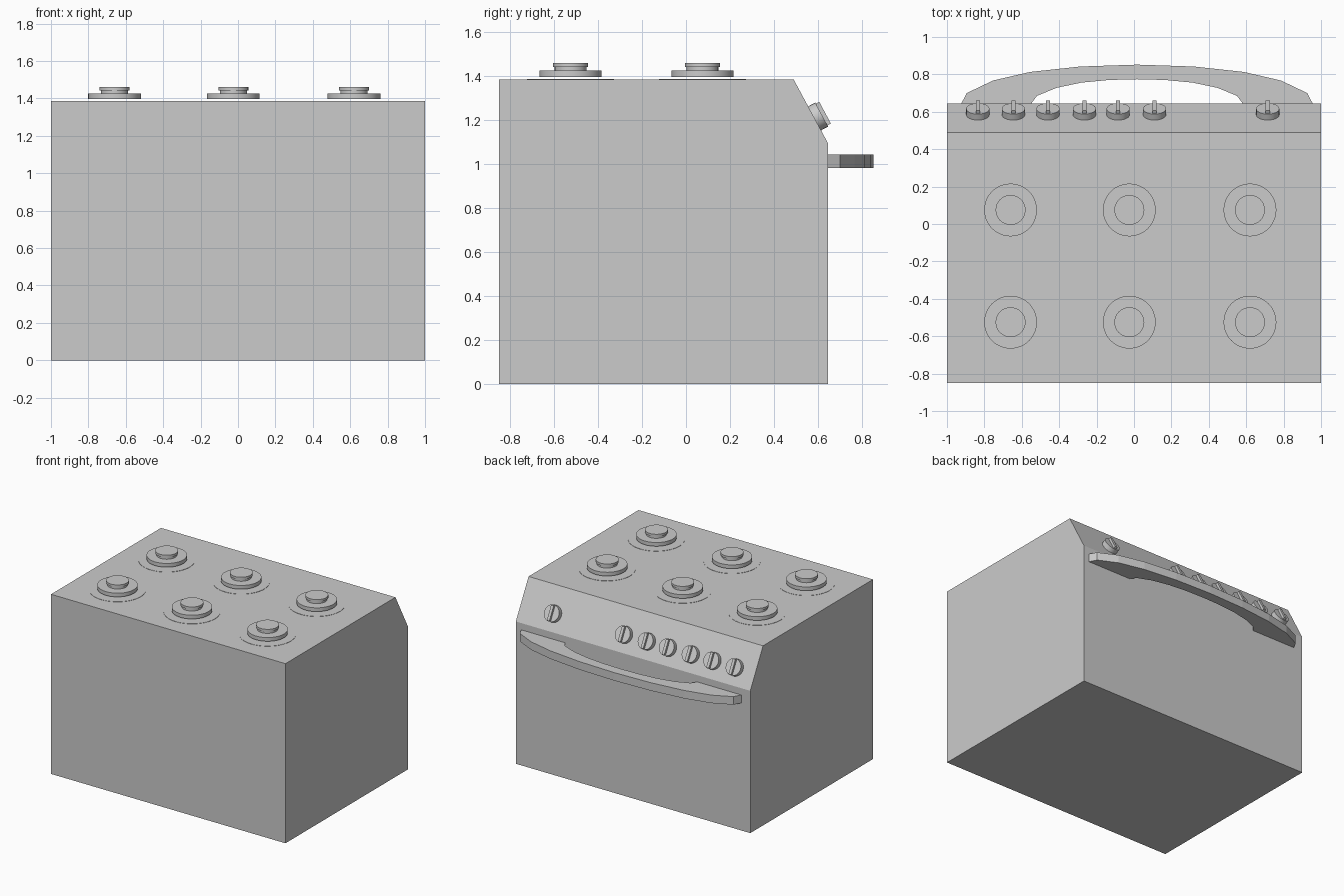
import bpy, bmesh, math
from mathutils import Matrix, Vector

if "Cube" in bpy.data.objects:
    bpy.data.objects.remove(bpy.data.objects["Cube"])


def make_object(name, bm, smooth=False):
    bmesh.ops.recalc_face_normals(bm, faces=bm.faces)
    mesh = bpy.data.meshes.new(name)
    bm.to_mesh(mesh)
    bm.free()
    obj = bpy.data.objects.new(name, mesh)
    bpy.context.collection.objects.link(obj)
    if smooth:
        bpy.ops.object.select_all(action='DESELECT')
        obj.select_set(True)
        bpy.context.view_layer.objects.active = obj
        bpy.ops.object.shade_smooth_by_angle(angle=math.radians(35))
    return obj


def prism(name, points, offset, smooth=False):
    bm = bmesh.new()
    face = bm.faces.new([bm.verts.new(p) for p in points])
    out = bmesh.ops.extrude_face_region(bm, geom=[face])
    moved = [v for v in out['geom'] if isinstance(v, bmesh.types.BMVert)]
    bmesh.ops.translate(bm, verts=moved, vec=offset)
    return make_object(name, bm, smooth)


def add_disc(bm, r, z0, z1, matrix, segments=32):
    place = matrix @ Matrix.Translation((0, 0, (z0 + z1) / 2))
    bmesh.ops.create_cone(bm, cap_ends=True, segments=segments, radius1=r,
                          radius2=r, depth=z1 - z0, matrix=place)


TOP = 1.385

# Oven body with a sloped control panel
profile = [(-0.85, 0), (0.645, 0), (0.645, 1.097), (0.49, TOP), (-0.85, TOP)]
prism("oven_body", [(-1, y, z) for y, z in profile], (2, 0, 0))

# Six burners: flush plate, raised disc, neck and cap
for row, y in enumerate((0.075, -0.525)):
    for col, x in enumerate((-0.66, -0.025, 0.62)):
        bm = bmesh.new()
        at = Matrix.Translation((x, y, TOP))
        add_disc(bm, 0.198, -0.01, 0.002, at, 48)
        add_disc(bm, 0.141, 0.012, 0.041, at, 48)
        add_disc(bm, 0.072, 0.041, 0.058, at)
        add_disc(bm, 0.080, 0.058, 0.076, at)
        make_object(f"burner_{row}_{col}", bm, True)

# Knobs sit square to the sloped panel, each with a raised grip bar
normal = Vector((0, 1.385 - 1.097, 0.645 - 0.49)).normalized()
side = Vector((1, 0, 0))
up = normal.cross(side)
tilt = Matrix((side, up, normal)).transposed().to_4x4()
for i, x in enumerate((-0.835, -0.645, -0.46, -0.265, -0.085, 0.11, 0.715)):
    bm = bmesh.new()
    at = Matrix.Translation((x, 0.585, 1.209)) @ tilt
    add_disc(bm, 0.062, -0.005, 0.036, at, 24)
    bar = Matrix.Translation((0, 0, 0.043)) @ Matrix.Diagonal((0.022, 0.112, 0.022, 1))
    bmesh.ops.create_cube(bm, size=1, matrix=at @ bar)
    make_object(f"knob_{i}", bm, True)

# Arched door handle, mirrored half outlines
outer = [(0.94, 0.643), (0.91, 0.70), (0.77, 0.767), (0.571, 0.813), (0.303, 0.842)]
inner = [(0.566, 0.643), (0.535, 0.685), (0.43, 0.728), (0.297, 0.756), (0.15, 0.77)]
cx = 0.016
arc = [(-x, y) for x, y in outer] + [(0, 0.852)] + outer[::-1]
arc += inner + [(0, 0.774)] + [(-x, y) for x, y in inner[::-1]]
prism("door_handle", [(cx + x, y, 0.983) for x, y in arc], (0, 0, 0.062))
